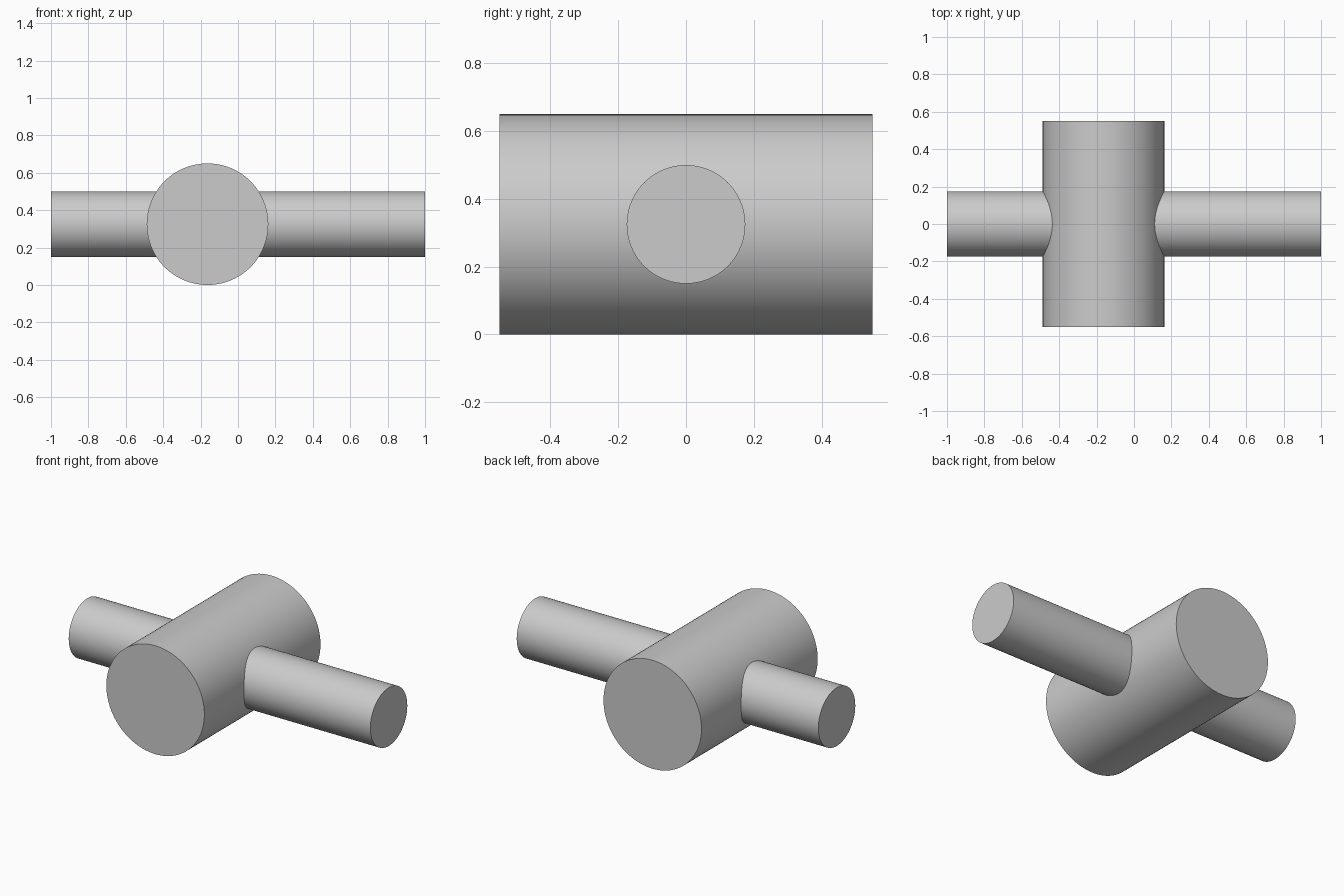
import bpy
from math import radians

cube = bpy.data.objects.get("Cube")
if cube:
    bpy.data.objects.remove(cube, do_unlink=True)

# Single plain grey
grey = bpy.data.materials.new("light_grey")
grey.use_nodes = True
color = (0.6, 0.6, 0.6, 1)
grey.diffuse_color = color
grey.node_tree.nodes["Principled BSDF"].inputs["Base Color"].default_value = color

AXIS_Z = 0.325


def rod(name, radius, length, x, rotation):
    """Smooth capped cylinder lying on its side at the shared axis height."""
    bpy.ops.mesh.primitive_cylinder_add(
        vertices=96, radius=radius, depth=length,
        location=(x, 0, AXIS_Z), rotation=rotation)
    obj = bpy.context.object
    obj.name = name
    obj.data.materials.append(grey)
    bpy.ops.object.transform_apply(location=False, rotation=True, scale=True)
    bpy.ops.object.shade_smooth_by_angle(angle=radians(30))
    return obj


# Thick barrel running front to back
rod("barrel", 0.325, 1.1, -0.163, (radians(90), 0, 0))

# Thin shaft passing through the barrel from side to side
rod("cross_shaft", 0.175, 2.0, 0, (0, radians(90), 0))
